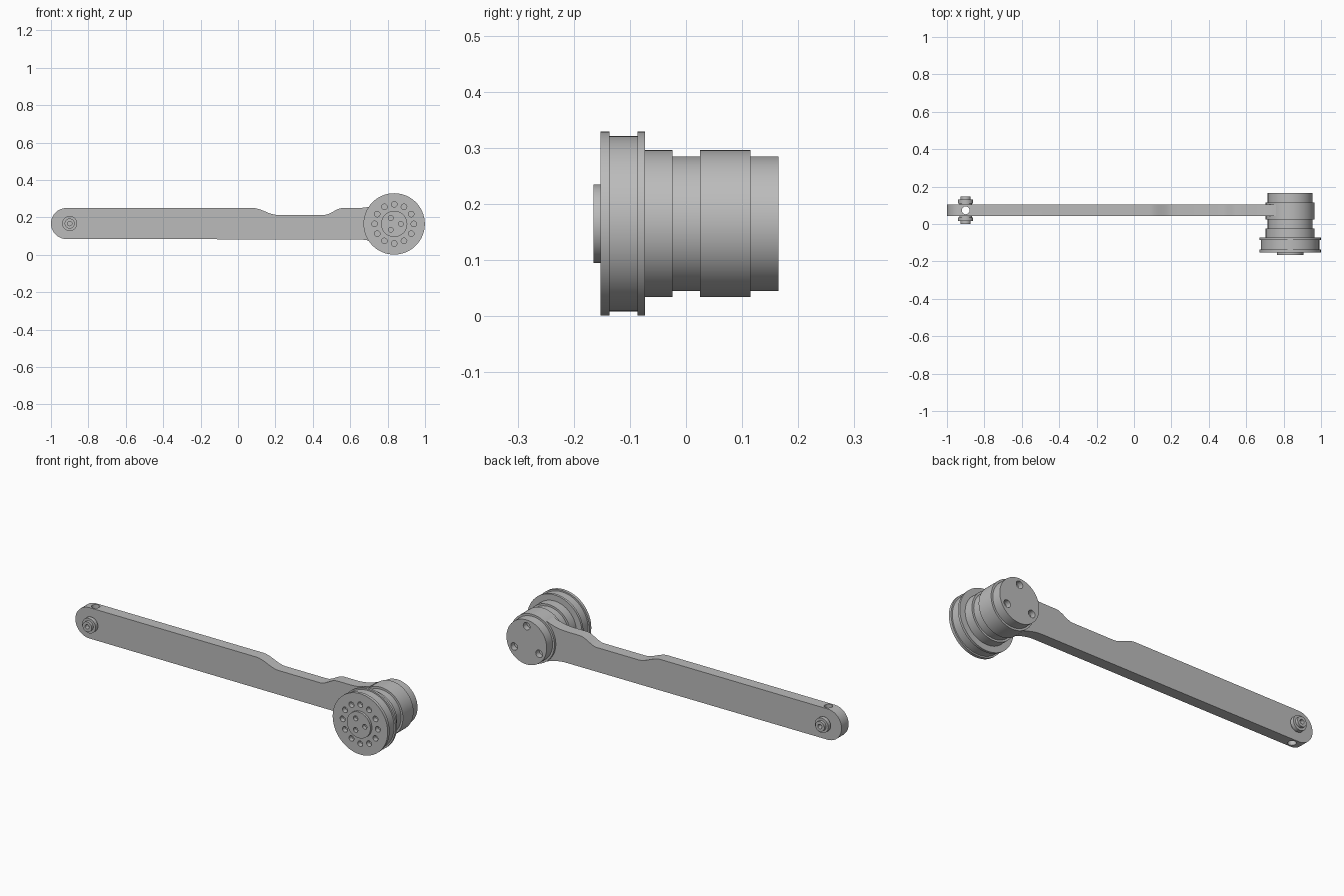
import bpy, bmesh, math
from mathutils import Vector, Matrix

if "Cube" in bpy.data.objects:
    bpy.data.objects.remove(bpy.data.objects["Cube"], do_unlink=True)

steel = bpy.data.materials.new("grey steel")
steel.use_nodes = True
GREY = (0.5, 0.5, 0.5, 1)
steel.diffuse_color = GREY
steel.node_tree.nodes["Principled BSDF"].inputs["Base Color"].default_value = GREY

HEAD = Vector((0.835, 0, 0.165))
PIN = Vector((-0.9, 0.073, 0.167))


def finish(name, bm):
    bmesh.ops.recalc_face_normals(bm, faces=bm.faces)
    mesh = bpy.data.meshes.new(name)
    bm.to_mesh(mesh)
    bm.free()
    mesh.materials.append(steel)
    obj = bpy.data.objects.new(name, mesh)
    bpy.context.collection.objects.link(obj)
    return obj


def lathe(name, profile, centre, sides=48):
    """Turn (radius, y) points around an axis parallel to y."""
    bm = bmesh.new()
    rings = []
    for r, y in profile:
        angles = [math.tau * i / sides for i in range(sides)]
        rings.append([bm.verts.new((centre.x + r * math.cos(a), y, centre.z + r * math.sin(a))) for a in angles])
    for a, b in zip(rings, rings[1:]):
        for i in range(sides):
            j = (i + 1) % sides
            bm.faces.new((a[i], a[j], b[j], b[i]))
    bm.faces.new(rings[0])
    bm.faces.new(rings[-1])
    return finish(name, bm)


def drill(name, target, holes):
    """Cut (position, radius, length, axis) cylinders out of a part."""
    bm = bmesh.new()
    for pos, radius, length, axis in holes:
        turn = Matrix.Rotation(math.pi / 2, 4, "X") if axis == "y" else Matrix()
        bmesh.ops.create_cone(bm, cap_ends=True, segments=20, radius1=radius, radius2=radius,
                              depth=length, matrix=Matrix.Translation(pos) @ turn)
    cutter = finish(name, bm)
    cutter.hide_render = True
    cutter.hide_set(True)
    cutter.display_type = "WIRE"
    mod = target.modifiers.new("holes", "BOOLEAN")
    mod.object = cutter
    mod.solver = "EXACT"


def ring(count, radius, y, start=0):
    for i in range(count):
        a = start + math.tau * i / count
        yield HEAD + Vector((radius * math.cos(a), y, radius * math.sin(a)))


def ease(x0, z0, x1, z1, steps=8):
    """S-shaped slope between two heights."""
    for i in range(steps + 1):
        t = i / steps
        yield x0 + (x1 - x0) * t, z0 + (z1 - z0) * t * t * (3 - 2 * t)


# Flat arm with rounded end, top notch and flared neck
R = 0.083
outline = [(-0.917 + R * math.cos(a), 0.167 + R * math.sin(a))
           for a in (math.pi * (1.5 - i / 20) for i in range(21))]
outline += ease(0.08, 0.25, 0.21, 0.213)
outline += ease(0.46, 0.213, 0.56, 0.25)
flare = [(0.64 + 0.12 * t, 0.085 + 0.025 * t * t) for t in (i / 6 for i in range(7))]
outline += [(x, 0.165 + h) for x, h in flare]
outline += [(x, 0.165 - h + 0.002) for x, h in reversed(flare)]
bm = bmesh.new()
face = bm.faces.new([bm.verts.new((x, 0.043, z)) for x, z in outline])
side = bmesh.ops.extrude_face_region(bm, geom=[face])
bmesh.ops.translate(bm, vec=(0, 0.06, 0), verts=[v for v in side["geom"] if isinstance(v, bmesh.types.BMVert)])
arm = finish("arm", bm)

# Stepped round head, with the front boss
head = lathe("head", [(0.07, -0.165), (0.07, -0.152), (0.164, -0.152), (0.164, -0.136),
                      (0.156, -0.136), (0.156, -0.086), (0.164, -0.086), (0.164, -0.073),
                      (0.131, -0.073), (0.131, -0.024), (0.12, -0.024), (0.12, 0.165)], HEAD, 64)
holes = [(p, 0.015, 0.05, "y") for p in ring(12, 0.105, -0.152)]
holes += [(p, 0.013, 0.04, "y") for p in ring(3, 0.036, -0.165)]
holes += [(p, 0.02, 0.06, "y") for p in ring(3, 0.086, 0.165, math.pi / 2)]
drill("head_hole_cutter", head, holes)

# Collar of the arm around the head
collar = lathe("collar", [(0.131, 0.025), (0.131, 0.115)], HEAD, 64)

# Stepped cross pin through the arm end
half = [(0.033, 0.025), (0.033, 0.037), (0.04, 0.037), (0.04, 0.058), (0.027, 0.058), (0.027, 0.073)]
pin = lathe("cross_pin", [(r, PIN.y - d) for r, d in reversed(half)] + [(r, PIN.y + d) for r, d in half], PIN, 32)
ends = [(PIN + Vector((0, s * 0.073, 0)), 0.012, 0.05, "y") for s in (-1, 1)]
drill("pin_hole_cutter", pin, ends + [(PIN, 0.021, 0.3, "z")])
drill("arm_hole_cutter", arm, [(PIN, 0.021, 0.3, "z")])

# Smooth round faces, sharp edges
for obj in (arm, head, collar, pin):
    bpy.ops.object.select_all(action="DESELECT")
    obj.select_set(True)
    bpy.context.view_layer.objects.active = obj
    bpy.ops.object.shade_smooth_by_angle(angle=math.radians(30))
